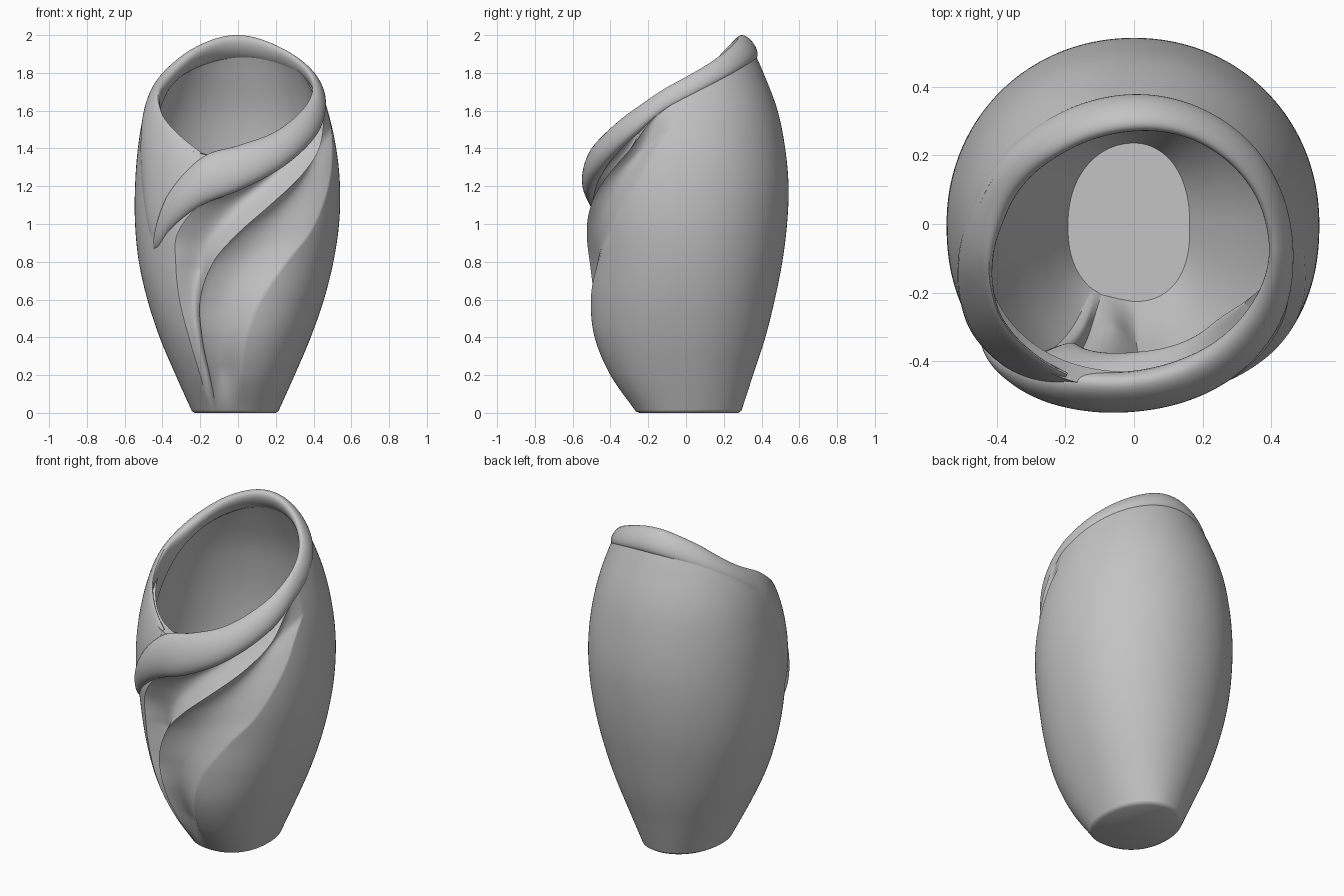
import bpy, math
from math import sin, cos, pi, radians

if "Cube" in bpy.data.objects:
    bpy.data.objects.remove(bpy.data.objects["Cube"])

clay = bpy.data.materials.new("grey_clay")
clay.use_nodes = True
clay.diffuse_color = (0.55, 0.55, 0.55, 1)
clay.node_tree.nodes["Principled BSDF"].inputs["Base Color"].default_value = (0.55, 0.55, 0.55, 1)


def curve(xs, ys):
    """Smooth interpolation through the points."""
    n = len(xs)
    slope = []
    for i in range(n):
        a, b = max(i - 1, 0), min(i + 1, n - 1)
        slope.append((ys[b] - ys[a]) / (xs[b] - xs[a]))

    def f(x):
        x = min(max(x, xs[0]), xs[-1])
        i = 0
        while i < n - 2 and x > xs[i + 1]:
            i += 1
        h = xs[i + 1] - xs[i]
        t = (x - xs[i]) / h
        return ((1 + 2 * t) * (1 - t) ** 2 * ys[i] + t * (1 - t) ** 2 * h * slope[i]
                + t * t * (3 - 2 * t) * ys[i + 1] + t * t * (t - 1) * h * slope[i + 1])
    return f


# Body outline on each side, by height
LEVELS = [0, .2, .4, .6, .8, 1, 1.2, 1.4, 1.6, 1.8, 2]
front = curve(LEVELS, [.26, .40, .485, .515, .52, .525, .51, .47, .41, .34, .25])
back = curve(LEVELS, [.29, .355, .42, .47, .51, .535, .543, .525, .485, .41, .32])
left = curve(LEVELS, [.21, .30, .385, .455, .505, .535, .54, .52, .475, .405, .30])
right = curve(LEVELS, [.24, .33, .415, .48, .525, .545, .545, .53, .495, .425, .32])

# Fold crests across the front, by height
FOLDS = [0, .2, .4, .6, .8, .95, 1.1, 1.25, 1.4, 1.6]
crests = [curve(FOLDS, c) for c in (
    [-.14, -.20, -.26, -.31, -.33, -.32, -.20, .06, .31, .41],
    [-.11, -.15, -.19, -.20, -.13, 0, .17, .33, .43, .46],
    [0, .01, .04, .12, .26, .38, .45, .49, .50, .49])]


def radius(a, z):
    """Slightly squared oval, fuller towards the front."""
    c, s = cos(a), sin(a)
    rx = left(z) if c > 0 else right(z)
    ry = back(z) if s > 0 else front(z)
    p = 2.05 if s > 0 else 2.25
    return (abs(c / rx) ** p + abs(s / ry) ** p) ** (-1 / p)


def solve_rim(a):
    """Height where the body meets the slanted plane of the opening."""
    z = 1.7
    for _ in range(20):
        z = .5 * z + .5 * (1.69 + .7 * sin(a) * radius(a, z))
    return z


RIM_STEPS = 720
rim_table = [solve_rim(2 * pi * i / RIM_STEPS) for i in range(RIM_STEPS)]


def rim_height(a):
    p = a / (2 * pi) * RIM_STEPS
    i = int(p)
    lo, hi = rim_table[i % RIM_STEPS], rim_table[(i + 1) % RIM_STEPS]
    return lo + (hi - lo) * (p - i)


def skin(name, rings):
    """Quads between successive rings, with both ends capped."""
    n = len(rings[0])
    verts = [p for ring in rings for p in ring]
    faces = []
    for i in range(len(rings) - 1):
        for j in range(n):
            k = (j + 1) % n
            faces.append((i * n + j, i * n + k, i * n + n + k, i * n + n + j))
    last = (len(rings) - 1) * n
    faces += [tuple(reversed(range(n))), tuple(range(last, last + n))]
    mesh = bpy.data.meshes.new(name)
    mesh.from_pydata(verts, [], faces)
    mesh.materials.append(clay)
    obj = bpy.data.objects.new(name, mesh)
    bpy.context.collection.objects.link(obj)
    bpy.ops.object.select_all(action="DESELECT")
    obj.select_set(True)
    bpy.context.view_layer.objects.active = obj
    bpy.ops.object.shade_smooth_by_angle(angle=radians(40))
    return obj


def crest_angles(t):
    """Angles of the fold crests on the ring at fraction t of the height."""
    found = []
    for crest in crests:
        a = 1.5 * pi
        for _ in range(30):
            z = rim_height(a) * t
            x = crest(z) / radius(a, z)
            a = .5 * a + .5 * (2 * pi - math.acos(max(-.99, min(.99, x))))
        found.append(max(a, found[-1] + .02) if found else a)
    return found


# Vase body: columns follow the fold crests; outer wall up, inner wall down
UP, FLOOR = 100, .05
COLUMNS = [84, 44, 32, 32, 44]
DEPTH = [0, 0, .095, .055, 0]
SKEW = [1, 1, 1, .8, 1]


def ring(t, inset, floor):
    stops = [0, pi] + crest_angles(t) + [2 * pi]
    pts = []
    for k, count in enumerate(COLUMNS):
        lo, hi = stops[k], stops[k + 1]
        for j in range(count):
            a = lo + (hi - lo) * j / count
            z = floor + (rim_height(a) - floor) * t
            r = radius(a, z) - inset
            fade = max(0, min(1, (1.65 - z) / .3, -sin(a) * 4, z / .25))
            groove = min(DEPTH[k], .5 * (hi - lo) * r) * fade * fade * (3 - 2 * fade)
            r -= groove * sin(pi * (j / count) ** SKEW[k])
            pts.append((r * cos(a), r * sin(a), z))
    return pts


rings = [[(x * .95, y * .95, 0) for x, y, z in ring(0, 0, 0)]]
rings += [ring(max(i / UP, .006), 0, 0) for i in range(UP + 1)]
rings += [ring(1 - i / UP, .05 + .02 * (i / UP) ** 3, FLOOR) for i in range(UP + 1)]
skin("vase_body", rings)

# Rolled lip: starts at a point front right, sweeps up round the rim,
# then widens into the flap that tucks behind its own start
TURN = [215, 220, 229, 248, 270, 295, 325, 350, 405, 450, 495, 535, 552, 564, 575, 590, 606]
centre = curve(TURN, [.87, .94, 1.07, 1.225, 1.295, 1.385, 1.54, 1.68, 1.87, 1.935, 1.87, 1.69,
                      1.54, 1.37, 1.22, 1.24, 1.26])
half_height = curve(TURN, [.01, .06, .105, .13, .12, .10, .08, .06, .06, .065, .065, .08,
                           .16, .26, .34, .23, .12])
half_depth = curve(TURN, [.01, .03, .045, .055, .055, .055, .045, .03, .035, .045, .045, .045,
                          .04, .035, .03, .025, .02])
outward = curve(TURN, [-.01, -.01, -.01, -.005, -.005, -.015, -.02, -.015, -.02, -.025, -.04, -.042,
                       -.033, -.025, -.015, -.012, -.012])
SWEEP, SECTION = 300, 32
rings = []
for i in range(SWEEP + 1):
    deg = TURN[0] + (TURN[-1] - TURN[0]) * i / SWEEP
    a = radians(deg)
    pts = []
    for j in range(SECTION):
        b = -2 * pi * j / SECTION
        z = centre(deg) + half_height(deg) * sin(b)
        r = radius(a, z) + outward(deg) + half_depth(deg) * cos(b)
        pts.append((r * cos(a), r * sin(a), z))
    rings.append(pts)
lip = skin("rolled_lip", rings)
lip.data.flip_normals()
